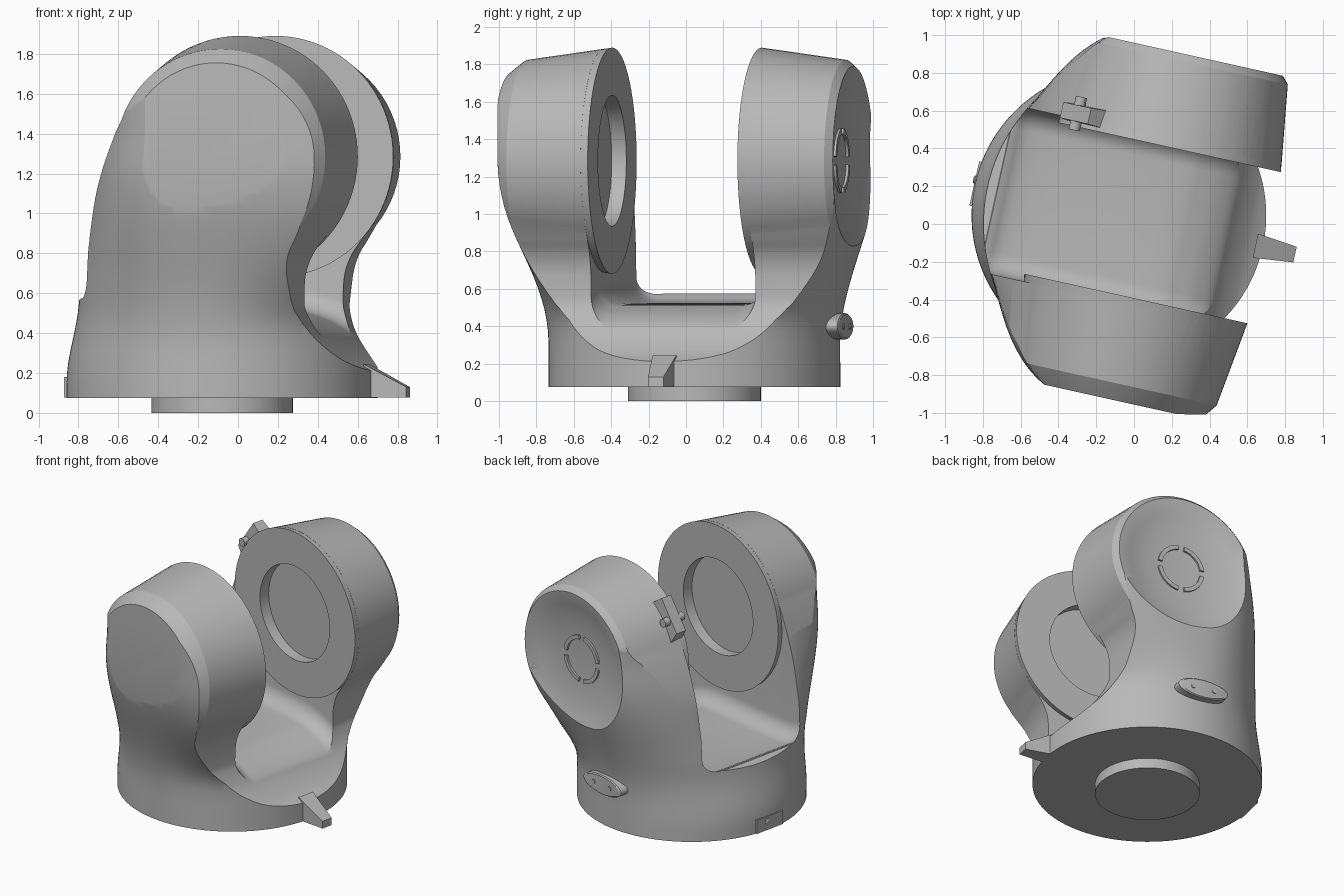
import bpy, bmesh, math
from math import sin, cos, pi, radians
from mathutils import Matrix, Vector

cube = bpy.data.objects.get("Cube")
if cube:
    bpy.data.objects.remove(cube)

# The joint is built along its own axes, then turned and placed by PLACE
PLACE = Matrix.Translation((-0.08, 0.045, 0)) @ Matrix.Rotation(radians(-12.5), 4, 'Z')
HUB_X, HUB_Z, HUB_R = 0.183, 1.285, 0.605

grey = bpy.data.materials.new("cast grey")
grey.use_nodes = True
grey.diffuse_color = (0.48, 0.48, 0.48, 1)
grey.node_tree.nodes["Principled BSDF"].inputs["Base Color"].default_value = (0.48, 0.48, 0.48, 1)


def finish(name, bm, local=Matrix()):
    bmesh.ops.recalc_face_normals(bm, faces=bm.faces)
    mesh = bpy.data.meshes.new(name)
    bm.to_mesh(mesh)
    bm.free()
    mesh.transform(local)
    mesh.materials.append(grey)
    obj = bpy.data.objects.new(name, mesh)
    bpy.context.collection.objects.link(obj)
    obj.matrix_world = PLACE
    return obj


def smooth(obj, angle=30):
    bpy.ops.object.select_all(action='DESELECT')
    obj.select_set(True)
    bpy.context.view_layer.objects.active = obj
    bpy.ops.object.shade_smooth_by_angle(angle=radians(angle))


def loft(name, rings, local=Matrix()):
    bm = bmesh.new()
    rows = [[bm.verts.new(p) for p in ring] for ring in rings]
    n = len(rows[0])
    for a, b in zip(rows, rows[1:]):
        for i in range(n):
            bm.faces.new((a[i], a[(i + 1) % n], b[(i + 1) % n], b[i]))
    bm.faces.new(rows[0])
    bm.faces.new(rows[-1])
    return finish(name, bm, local)


def lathe(name, profile, local=Matrix(), steps=96):
    """Closed turned shape from (radius, height) pairs."""
    rings = [[(r * cos(2 * pi * i / steps), r * sin(2 * pi * i / steps), h)
              for i in range(steps)] for r, h in profile]
    return loft(name, rings, local)


def hub_axis(side):
    """Maps local +z to the outward hub direction."""
    return Matrix.Translation((HUB_X, 0, HUB_Z)) @ Matrix.Rotation(-side * pi / 2, 4, 'X')


def boolean(obj, tool, operation):
    mod = obj.modifiers.new("cut", 'BOOLEAN')
    mod.object, mod.operation, mod.solver = tool, operation, 'EXACT'
    bpy.context.view_layer.objects.active = obj
    bpy.ops.object.modifier_apply(modifier=mod.name)
    bpy.data.objects.remove(tool)


def spline(pts, steps=6):
    """Smooth curve through the points."""
    pts = [Vector(p) for p in pts]
    ext = [pts[0]] + pts + [pts[-1]]
    out = []
    for a, b, c, d in zip(ext, ext[1:], ext[2:], ext[3:]):
        for i in range(steps):
            t = i / steps
            out.append(0.5 * (2 * b + (c - a) * t + (2 * a - 5 * b + 4 * c - d) * t * t
                              + (3 * b - a - 3 * c + d) * t ** 3))
    return out + [pts[-1]]


def ramp(z, lo, hi):
    t = min(1, max(0, (z - lo) / (hi - lo)))
    return t * t * (3 - 2 * t)


# Side outline of the yoke, with the round hub at the top
def side_outline(y, radius):
    d = HUB_R - radius
    arc = [(HUB_X + radius * cos(radians(a)), HUB_Z + radius * sin(radians(a)))
           for a in range(-40, 161, 5)]
    neck = spline([(0.8, 0.2), (0.69, 0.27), (0.59, 0.38), (0.535, 0.5), (0.525, 0.58),
                   (0.535, 0.7), (0.575, 0.8), (0.646, 0.896)])[:-3]
    neck = [(p.x - d * 0.5 * (ramp(p.y, 0.2, 0.5) + ramp(p.y, 0.6, 0.9)), p.y) for p in neck]
    back = spline([(-0.385, 1.492), (-0.47, 1.3), (-0.54, 1.08), (-0.59, 0.8), (-0.61, 0.65),
                   (-0.66, 0.57)])[3:]
    back = [(p.x + d * ramp(p.y, 0.6, 1.4), p.y) for p in back]
    pts = [(-1.1, 0.0), (1.1, 0.0), (1.1, 0.19)] + neck + arc + back + [(-0.74, 0.55), (-1.1, 0.53)]
    return [(x, y, z) for x, z in pts]


stations = [(-0.96, 0.47), (-0.91, 0.51), (-0.87, 0.54), (-0.41, HUB_R),
            (0.41, HUB_R), (0.87, 0.54), (0.91, 0.505)]
body = loft("yoke_body", [side_outline(y, r) for y, r in stations])


# Round base spreading into the two broad arms, slimmer towards the top on the left
def base_section(z, steps=160):
    power = 2 / (2 + 0.2 * ramp(z, 0.5, 1.2))
    wide = 0.78 + 0.22 * ramp(z, 0.3, 1.3)
    left = 0.78 - 0.07 * ramp(z, 0.15, 0.6) - 0.15 * min(1, max(0, (z - 0.6) / 0.8))
    right = 0.78 + 0.82 * ramp(z, 0.4, 1.05)
    ring = []
    for i in range(steps):
        c, s = cos(2 * pi * i / steps), sin(2 * pi * i / steps)
        ring.append(((right if c > 0 else left) * math.copysign(abs(c) ** power, c),
                     wide * math.copysign(abs(s) ** power, s), z))
    return ring


boolean(body, loft("envelope", [base_section(0.075 + 0.06 * i) for i in range(32)]), 'INTERSECT')


# Channel between the arms, with rounded corners and a floor falling to the open side
def channel_section(x, floor, half=0.45, r=0.12):
    pts = [(half, 2.2), (-half, 2.2)]
    for centre, start in ((-half + r, 180), (half - r, 270)):
        for a in range(0, 91, 10):
            t = radians(start + a)
            pts.append((centre + r * cos(t), floor + r + r * sin(t)))
    return [(x, y, z) for y, z in pts]


floor_line = spline([(-1.2, 0.58), (-0.7, 0.58), (-0.5, 0.53), (0.2, 0.52), (0.4, 0.49),
                     (0.55, 0.42), (0.72, 0.28), (1.2, 0.2)])
boolean(body, loft("channel", [channel_section(p.x, p.y) for p in floor_line]), 'DIFFERENCE')

# Hub bores and the dish on the rear arm
boolean(body, lathe("bore", [(0.4, -0.52), (0.4, 0.52)], hub_axis(1)), 'DIFFERENCE')
boolean(body, lathe("dish", [(0.17, 0.84), (0.3, 0.856), (0.4, 0.876), (0.5, 0.91), (0.56, 0.94)],
                    hub_axis(1)), 'DIFFERENCE')
smooth(body, 25)

# Flat hub rings with a round recess, one on each arm
for side, name in ((-1, "front_hub"), (1, "rear_hub")):
    smooth(lathe(name, [(0.01, 0.49), (0.35, 0.49), (0.35, 0.41), (HUB_R, 0.41),
                        (0.585, 0.53), (0.01, 0.53)], hub_axis(side)))

# Spigot under the base
smooth(lathe("spigot", [(0.355, 0.0), (0.355, 0.1)]))


def block(name, low, high, taper_y=1.0, taper_z=1.0, local=Matrix()):
    """Box along x; the far end is narrowed by the tapers."""
    (x0, y0, z0), (x1, y1, z1) = low, high
    ym = (y0 + y1) / 2
    far = [ym + (y - ym) * taper_y for y in (y0, y1)]
    zt = z0 + (z1 - z0) * taper_z
    return loft(name, [[(x0, y0, z0), (x0, y1, z0), (x0, y1, z1), (x0, y0, z1)],
                       [(x1, far[0], z0), (x1, far[1], z0), (x1, far[1], zt), (x1, far[0], zt)]],
                local)


# Pointer on the open side: steep wedge with a blunt tip
block("pointer", (0.74, -0.065, 0.076), (0.955, 0.065, 0.245), 0.65, 0.32)

# Index tab with its pin on the opposite side
block("index_tab", (-0.784, -0.12, 0.078), (-0.70, 0.12, 0.18))
pin_turn = Matrix.Rotation(-pi / 2, 4, 'Y')
smooth(lathe("index_pin", [(0.022, 0.7), (0.022, 0.788), (0.012, 0.794)],
             Matrix.Translation((0, 0.02, 0.14)) @ pin_turn, 24))

# Oval cover with two screws on the rear of the base
to_rear = Matrix.Rotation(-pi / 2, 4, 'X')
cover_at = Matrix.Translation((0, 0, 0.4)) @ to_rear
smooth(lathe("oval_cover", [(0.07, 0.7), (0.07, 0.825), (0.064, 0.832)],
             cover_at @ Matrix.Diagonal((2.7, 1, 1, 1)), 64))
for x in (-0.08, 0.08):
    smooth(lathe("cover_screw", [(0.016, 0.8), (0.016, 0.838)],
                 Matrix.Translation((x, 0, 0)) @ cover_at, 20))

# Four raised arcs in the middle of the dish
for k in range(4):
    rings = []
    for i in range(13):
        a = radians(90 * k + 8 + 74 * i / 12)
        rings.append([(r * cos(a), r * sin(a), h)
                      for r, h in ((0.145, 0.83), (0.175, 0.83), (0.175, 0.854), (0.145, 0.854))])
    smooth(loft("dish_arc", rings, hub_axis(1)))

# Latch with a pin on the rim of the rear hub
latch_at = (Matrix.Translation((HUB_X, 0.48, HUB_Z)) @ Matrix.Rotation(radians(-145), 4, 'Y')
            @ Matrix.Translation((HUB_R, 0, 0)))
block("latch", (-0.06, -0.05, -0.16), (0.055, 0.05, 0.15), 0.85, 0.85, latch_at)
smooth(lathe("latch_pin", [(0.03, -0.09), (0.03, 0.09)],
             latch_at @ Matrix.Translation((0.02, 0, 0)) @ to_rear, 24))
